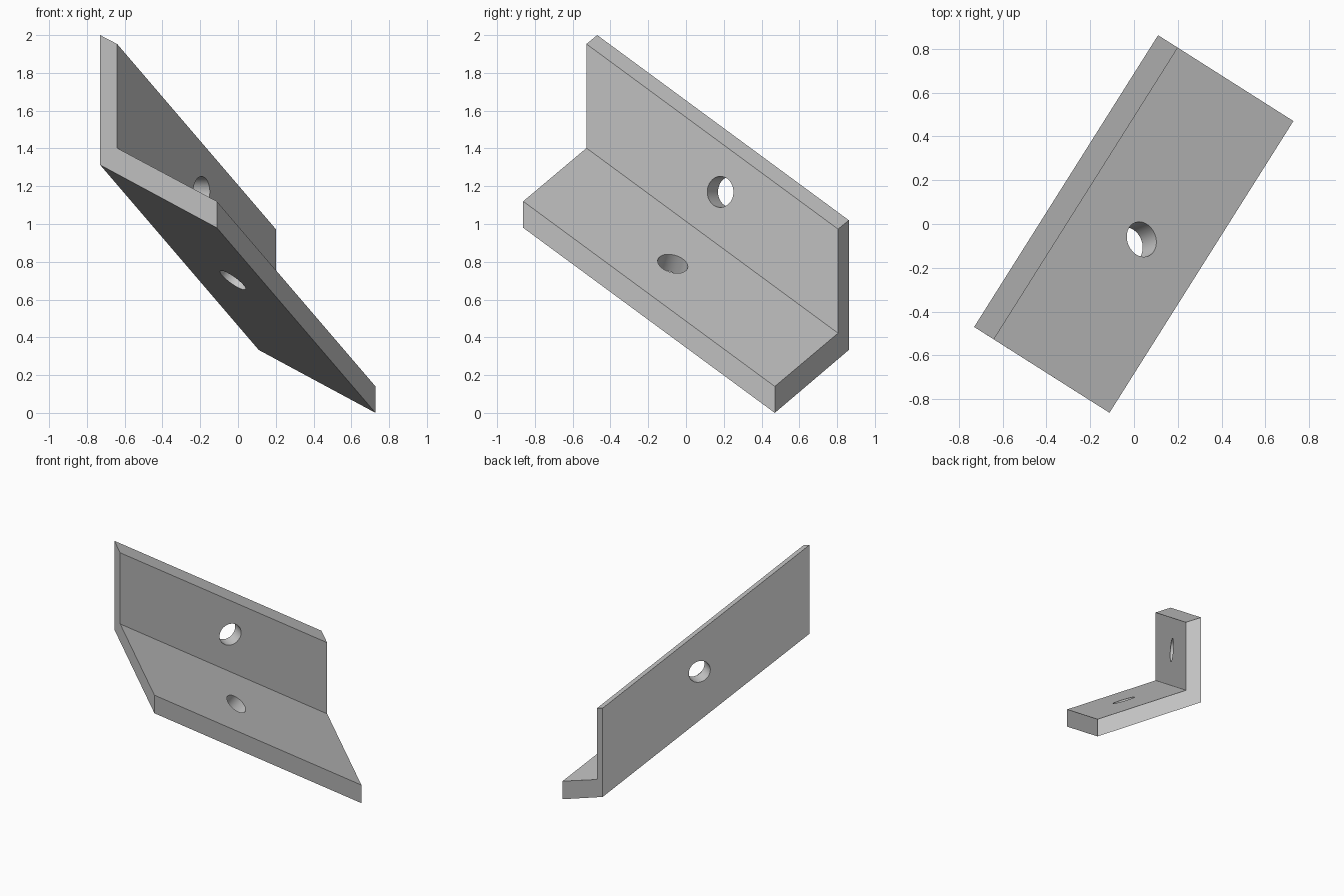
import bpy
import bmesh
from mathutils import Vector

cube = bpy.data.objects.get("Cube")
if cube:
    bpy.data.objects.remove(cube)

grey = bpy.data.materials.new("plain grey")
grey.use_nodes = True
colour = (0.57, 0.57, 0.57, 1)
grey.diffuse_color = colour
grey.node_tree.nodes["Principled BSDF"].inputs["Base Color"].default_value = colour


def make_object(name, bm):
    bmesh.ops.recalc_face_normals(bm, faces=bm.faces)
    mesh = bpy.data.meshes.new(name)
    bm.to_mesh(mesh)
    bm.free()
    mesh.materials.append(grey)
    obj = bpy.data.objects.new(name, mesh)
    bpy.context.collection.objects.link(obj)
    return obj


# L-shaped end section, swept along the sloping length of the bracket
profile = [(-0.73, -0.47, 1.313), (-0.73, -0.47, 2.0), (-0.64, -0.527, 1.953),
           (-0.64, -0.527, 1.402), (-0.112, -0.862, 1.12), (-0.112, -0.862, 0.98)]
sweep = Vector((0.84, 1.332, -0.98))
bm = bmesh.new()
end = bm.faces.new([bm.verts.new(p) for p in profile])
result = bmesh.ops.extrude_face_region(bm, geom=[end], use_keep_orig=True)
moved = [v for v in result["geom"] if isinstance(v, bmesh.types.BMVert)]
bmesh.ops.translate(bm, verts=moved, vec=sweep)
bracket = make_object("angle_bracket", bm)

# One round hole square to each flange
corner, toe = Vector(profile[3]), Vector(profile[4])
wall_normal = sweep.cross(Vector((0, 0, 1))).normalized()
floor_normal = (toe - corner).cross(sweep).normalized()
holes = [("wall_hole_cutter", (-0.19, 0.18, 1.17), wall_normal),
         ("floor_hole_cutter", (0.035, -0.07, 0.79), floor_normal)]
for name, centre, normal in holes:
    bm = bmesh.new()
    bmesh.ops.create_cone(bm, cap_ends=True, segments=48, radius1=0.082,
                          radius2=0.082, depth=0.36)
    cutter = make_object(name, bm)
    cutter.location = centre
    cutter.rotation_mode = 'QUATERNION'
    cutter.rotation_quaternion = normal.to_track_quat('Z', 'Y')
    cutter.hide_render = True
    cutter.hide_viewport = True
    cut = bracket.modifiers.new(name, 'BOOLEAN')
    cut.operation = 'DIFFERENCE'
    cut.solver = 'EXACT'
    cut.object = cutter

# Apply the cuts, then remove the cutters
bpy.context.view_layer.update()
depsgraph = bpy.context.evaluated_depsgraph_get()
cut_mesh = bpy.data.meshes.new_from_object(bracket.evaluated_get(depsgraph))
bracket.modifiers.clear()
bracket.data = cut_mesh
for name, _, _ in holes:
    bpy.data.objects.remove(bpy.data.objects[name])

# Smooth the hole walls and keep the edges sharp
bpy.ops.object.select_all(action='DESELECT')
bracket.select_set(True)
bpy.context.view_layer.objects.active = bracket
bpy.ops.object.shade_smooth_by_angle()
